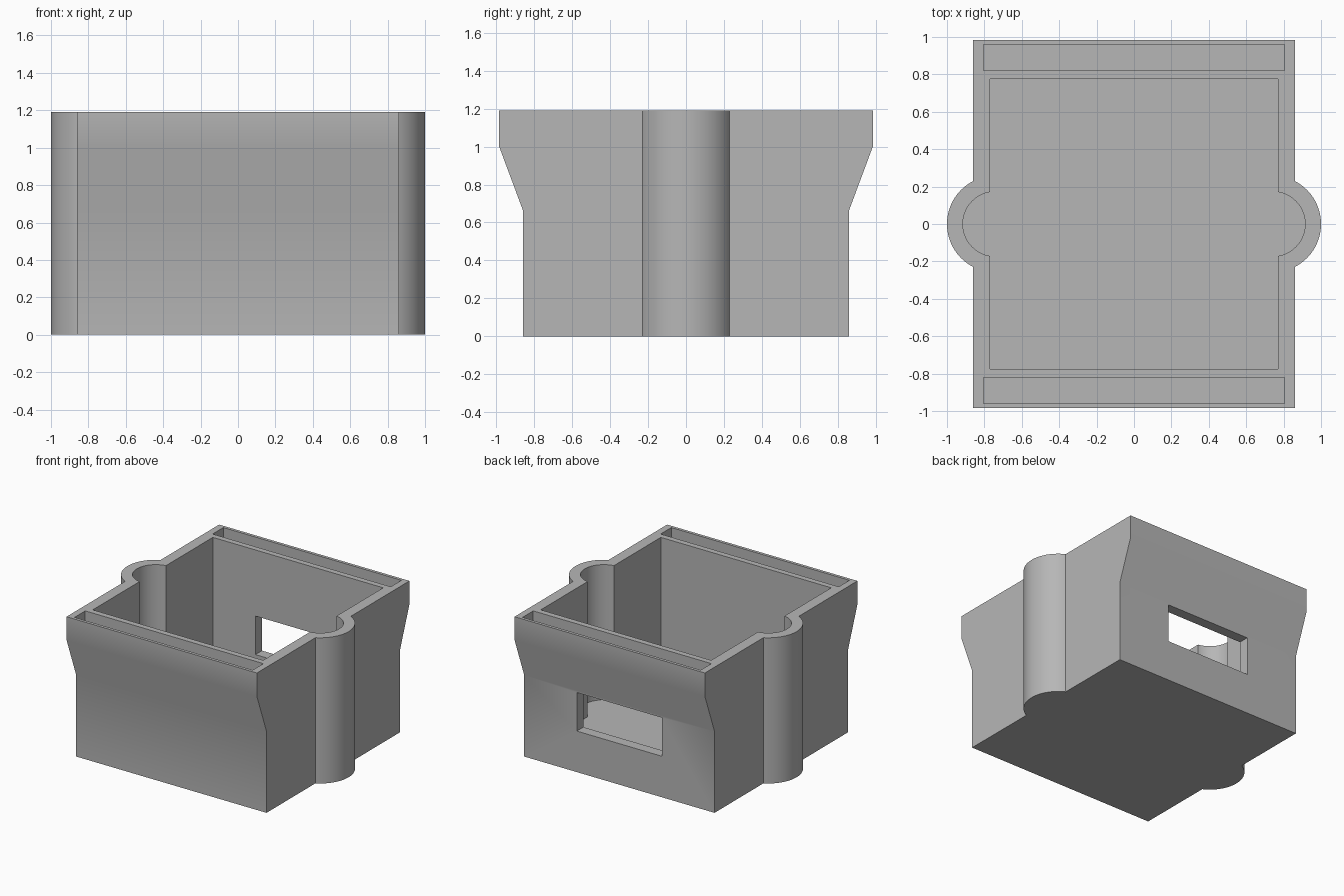
import bpy, bmesh
from mathutils import Matrix

cube = bpy.data.objects.get("Cube")
if cube:
    bpy.data.objects.remove(cube, do_unlink=True)

HEIGHT = 1.19
FLOOR = 0.085

grey = bpy.data.materials.new("plain grey")
grey.use_nodes = True
colour = (0.47, 0.47, 0.47, 1)
grey.diffuse_color = colour
grey.node_tree.nodes["Principled BSDF"].inputs["Base Color"].default_value = colour


def finish(bm, name):
    bmesh.ops.recalc_face_normals(bm, faces=bm.faces)
    mesh = bpy.data.meshes.new(name)
    bm.to_mesh(mesh)
    bm.free()
    mesh.materials.append(grey)
    obj = bpy.data.objects.new(name, mesh)
    bpy.context.collection.objects.link(obj)
    return obj


def box(name, low, high):
    bm = bmesh.new()
    size = [b - a for a, b in zip(low, high)]
    mid = [(a + b) / 2 for a, b in zip(low, high)]
    matrix = Matrix.Translation(mid) @ Matrix.Diagonal((*size, 1))
    bmesh.ops.create_cube(bm, size=1, matrix=matrix)
    return finish(bm, name)


def post(name, x, radius, z0, z1):
    bm = bmesh.new()
    bmesh.ops.create_cone(bm, cap_ends=True, segments=96, radius1=radius,
                          radius2=radius, depth=z1 - z0,
                          matrix=Matrix.Translation((x, 0, (z0 + z1) / 2)))
    return finish(bm, name)


def combine(target, tool, operation):
    mod = target.modifiers.new(tool.name, 'BOOLEAN')
    mod.operation = operation
    mod.solver = 'EXACT'
    mod.object = tool
    bpy.context.view_layer.objects.active = target
    bpy.ops.object.modifier_apply(modifier=mod.name)
    bpy.data.objects.remove(tool, do_unlink=True)


# Flared body: half profile mirrored in y and extruded along x
half = [(0.86, 0), (0.86, 0.665), (0.985, 1.0), (0.985, HEIGHT)]
profile = half + [(-y, z) for y, z in reversed(half)]
bm = bmesh.new()
face = bm.faces.new([bm.verts.new((-0.86, y, z)) for y, z in profile])
moved = bmesh.ops.extrude_face_region(bm, geom=[face])["geom"]
bmesh.ops.translate(bm, vec=(1.72, 0, 0),
                    verts=[v for v in moved if isinstance(v, bmesh.types.BMVert)])
body = finish(bm, "open_box")

# Rounded bulges on both sides
for side in (-1, 1):
    combine(body, post("side_bulge", side * 0.742, 0.258, 0, HEIGHT), 'UNION')

# Main cavity with round channels
combine(body, box("cavity", (-0.77, -0.775, FLOOR), (0.77, 0.775, 1.5)), 'DIFFERENCE')
for side in (-1, 1):
    combine(body, post("channel", side * 0.742, 0.173, FLOOR, 1.5), 'DIFFERENCE')

# Narrow slots in the front and back rims
for side in (-1, 1):
    near, far = sorted((side * 0.822, side * 0.96))
    combine(body, box("rim_slot", (-0.805, near, 1.0), (0.805, far, 1.5)), 'DIFFERENCE')

# Window through the back wall
combine(body, box("window", (-0.385, 0.7, 0.335), (0.385, 1.2, 0.65)), 'DIFFERENCE')

# Smooth curves with crisp corners
bpy.ops.object.select_all(action='DESELECT')
body.select_set(True)
bpy.context.view_layer.objects.active = body
bpy.ops.object.shade_smooth_by_angle(angle=0.52)
